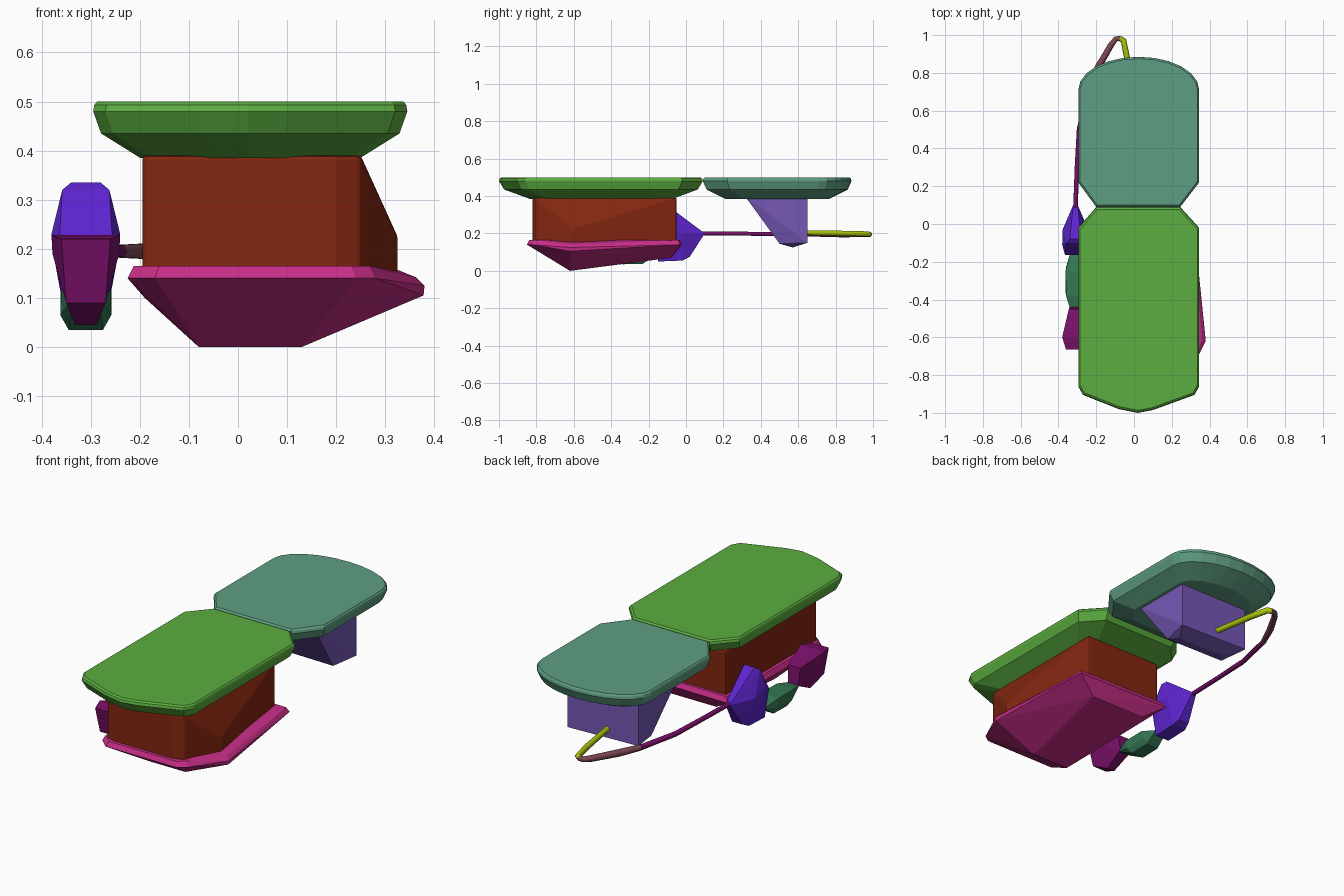
import bpy, bmesh
from math import sin, cos, pi

cube = bpy.data.objects.get("Cube")
if cube:
    bpy.data.objects.remove(cube)


def material(name, rgb):
    lin = [(c / 255 / 12.92 if c < 10 else ((c / 255 + 0.055) / 1.055) ** 2.4) for c in rgb]
    m = bpy.data.materials.new(name)
    m.use_nodes = True
    m.diffuse_color = (*lin, 1)
    m.node_tree.nodes["Principled BSDF"].inputs["Base Color"].default_value = (*lin, 1)
    return m


def hull(name, points, mat, bevel=0.0):
    """Faceted solid wrapped around a few corner points."""
    bm = bmesh.new()
    for p in points:
        bm.verts.new(p)
    out = bmesh.ops.convex_hull(bm, input=bm.verts[:])
    loose = {g for g in out["geom_interior"] if isinstance(g, bmesh.types.BMVert)}
    bmesh.ops.delete(bm, geom=list(loose), context="VERTS")
    bmesh.ops.dissolve_limit(bm, angle_limit=0.02, verts=bm.verts[:], edges=bm.edges[:])
    bmesh.ops.recalc_face_normals(bm, faces=bm.faces[:])
    me = bpy.data.meshes.new(name)
    bm.to_mesh(me)
    bm.free()
    me.materials.append(mat)
    ob = bpy.data.objects.new(name, me)
    bpy.context.collection.objects.link(ob)
    if bevel:
        mod = ob.modifiers.new("soft_edges", "BEVEL")
        mod.width = bevel
        mod.segments = 2
    return ob


def slab(name, outline, centre, mat):
    """Flat-topped slab with a rounded rim and a tapering underside."""
    cx, cy = centre
    rings = [(0.5, 0.975), (0.493, 0.993), (0.48, 1.0), (0.435, 0.95), (0.385, 0.7)]
    pts = [(cx + (x - cx) * s, cy + (y - cy) * s, z) for z, s in rings for x, y in outline]
    return hull(name, pts, mat)


def rod(name, path, mat):
    """Thin tapering rod along x, y, z, radius points."""
    cu = bpy.data.curves.new(name, "CURVE")
    cu.dimensions = "3D"
    cu.bevel_depth = 1.0
    cu.bevel_resolution = 1
    cu.use_fill_caps = True
    sp = cu.splines.new("POLY")
    sp.points.add(len(path) - 1)
    for p, (x, y, z, r) in zip(sp.points, path):
        p.co = (x, y, z, 1)
        p.radius = r
    cu.materials.append(mat)
    ob = bpy.data.objects.new(name, cu)
    bpy.context.collection.objects.link(ob)
    return ob


green = material("leaf green", (92, 174, 64))
teal = material("sea green", (95, 158, 130))
rust = material("rust red", (132, 38, 16))
pink = material("hot pink", (200, 46, 136))
lavender = material("lavender", (118, 88, 182))
violet = material("violet", (92, 36, 205))
plum = material("plum", (120, 16, 104))
forest = material("forest green", (52, 120, 84))
mauve = material("mauve brown", (122, 70, 80))
lime = material("lime yellow", (172, 194, 12))

# Front and rear top slabs meeting at a narrow waist
slab("front_slab",
     [(-.295, -.86), (-.27, -.905), (-.08, -.98), (.02, -1.0), (.1, -.985), (.32, -.905),
      (.345, -.86), (.345, -.02), (.245, .09), (-.2, .09), (-.295, -.02)],
     (.025, -.45), green)
arc = [(.025 + .32 * cos(a), .71 + .175 * sin(a)) for a in (i * pi / 12 for i in range(13))]
slab("rear_slab", arc + [(-.295, .22), (-.2, .09), (.245, .09), (.345, .22)], (.025, .49), teal)

# Main body block with a bulge on its left side
hull("body_block",
     [(x, y, z) for x in (-.195, .25) for y in (-.8, -.05) for z in (.15, .39)]
     + [(x, -.82, z) for x in (-.15, .2) for z in (.15, .39)]
     + [(.325, -.6, .225), (.325, -.6, .15)], rust, .008)

# Keel tub under the body
rim = [(-.225, -.8), (-.17, -.85), (.24, -.85), (.28, -.82), (.38, -.62), (.32, -.03), (-.225, -.02)]
hull("keel_tub",
     [(x, y, .14 if x < .35 else .125) for x, y in rim]
     + [(.03 + (x - .03) * .95, -.43 + (y + .43) * .97, .165 if x < .35 else .142) for x, y in rim]
     + [(.378, -.62, .105), (-.19, -.6, .1), (-.08, -.62, 0), (.13, -.62, 0),
        (-.12, -.08, .07), (.2, -.08, .07)], pink)

# Pod under the rear slab
hull("rear_pod",
     [(x, y, .4) for x in (-.18, .23) for y in (.315, .65)]
     + [(-.15, .5, .15), (.2, .5, .145), (.18, .57, .125), (-.1, .57, .13),
        (.23, .65, .15), (-.18, .65, .16)], lavender)

# String of faceted beads along the right side
cx = -.31
hull("front_bead",
     [(cx + s * w, y, z) for s in (-1, 1) for w, y, z in
      ((.07, -.6, .228), (.05, -.665, .22), (.035, -.45, .19), (.068, -.59, .19),
       (.04, -.64, .09), (.022, -.55, .045), (.03, -.44, .1))], plum)
hull("middle_bead",
     [(cx + s * w, y, z) for s in (-1, 1) for w, y, z in
      ((.025, -.46, .1), (.05, -.38, .115), (.052, -.25, .115), (.052, -.36, .065),
       (.05, -.23, .07), (.035, -.34, .035), (.035, -.23, .038), (.03, -.16, .09))], forest)
hull("rear_bead",
     [(cx + s * w, y, z) for s in (-1, 1) for w, y, z in
      ((.03, -.08, .335), (.048, -.1, .32), (.07, -.11, .23), (.055, -.165, .2),
       (.068, -.03, .2), (.04, -.15, .05), (.04, -.02, .055), (.03, .02, .075),
       (.012, .1, .2))], violet)

# Thin looping tail back to the rear pod
rod("tail_front", [(-.31, .08, .2, .012), (-.302, .3, .199, .012), (-.29, .5, .196, .013),
                   (-.24, .72, .195, .014)], plum)
rod("tail_middle", [(-.24, .72, .195, .015), (-.19, .83, .195, .018), (-.12, .95, .194, .016),
                    (-.095, .98, .194, .014), (-.07, .982, .195, .014)], mauve)
rod("tail_rear", [(-.075, .983, .195, .014), (-.055, .97, .197, .016), (-.035, .87, .2, .016),
                  (.0, .64, .203, .014)], lime)
